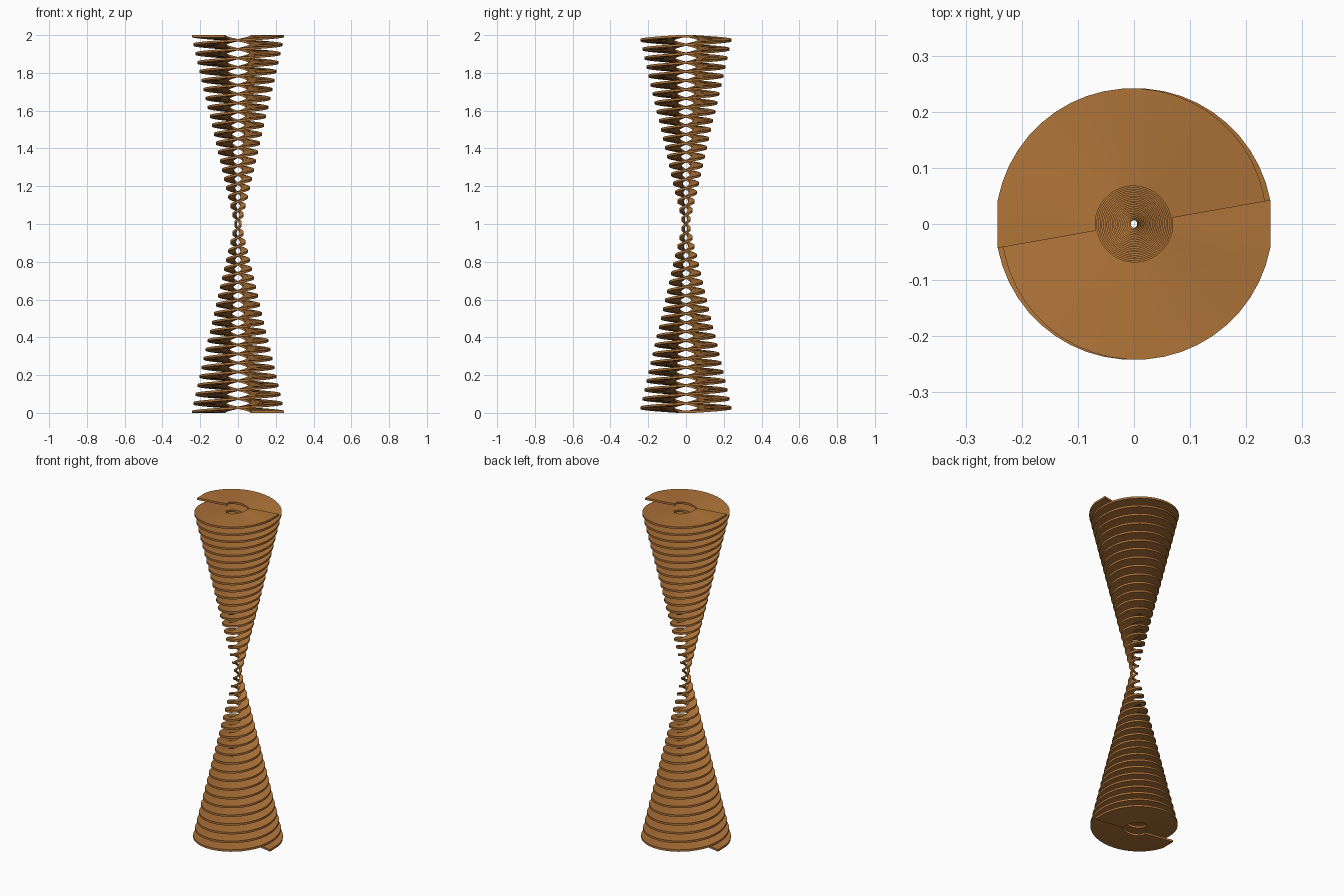
import bpy, bmesh, math

if "Cube" in bpy.data.objects:
    bpy.data.objects.remove(bpy.data.objects["Cube"])

TURNS = 21            # full turns of each ribbon
SEG = 48              # steps per turn
T = 0.012             # ribbon thickness
TAB = math.radians(10)  # half width of the flat end tabs

mat = bpy.data.materials.new("warm brown wood")
mat.diffuse_color = (0.43, 0.175, 0.04, 1)
mat.use_nodes = True
mat.node_tree.nodes["Principled BSDF"].inputs["Base Color"].default_value = mat.diffuse_color


def outer_radius(z):
    # hourglass taper with a narrow waist at z = 1
    return 0.019 + 0.229 * abs(z - 1)


def ribbon(name, start):
    """Flat helical ribbon of rectangular section, wide at both ends."""
    total = TURNS * 2 * math.pi
    n = TURNS * SEG
    angles = [-TAB] + [TAB + (total - 2 * TAB) * i / n for i in range(n + 1)] + [total + TAB]
    bm = bmesh.new()
    rings = []
    for a in angles:
        u = min(max((a - TAB) / (total - 2 * TAB), 0), 1)
        z = u * (2 - T)
        ro = outer_radius(z + T / 2)
        ri = ro * 0.28
        c, s = math.cos(a + start), math.sin(a + start)
        rings.append([bm.verts.new((r * c, r * s, h)) for r, h in
                      ((ri, z), (ro, z), (ro, z + T), (ri, z + T))])
    for p, q in zip(rings, rings[1:]):
        for k in range(4):
            j = (k + 1) % 4
            bm.faces.new((p[k], p[j], q[j], q[k]))
    bm.faces.new(rings[0])
    bm.faces.new(rings[-1][::-1])
    bmesh.ops.recalc_face_normals(bm, faces=bm.faces)
    me = bpy.data.meshes.new(name)
    bm.to_mesh(me)
    bm.free()
    me.materials.append(mat)
    ob = bpy.data.objects.new(name, me)
    bpy.context.collection.objects.link(ob)
    bpy.ops.object.select_all(action='DESELECT')
    ob.select_set(True)
    bpy.context.view_layer.objects.active = ob
    bpy.ops.object.shade_smooth_by_angle(angle=math.radians(30))
    return ob


# two interleaved ribbons, half a turn apart
ribbon("spiral_ribbon_right", 0)
ribbon("spiral_ribbon_left", math.pi)
